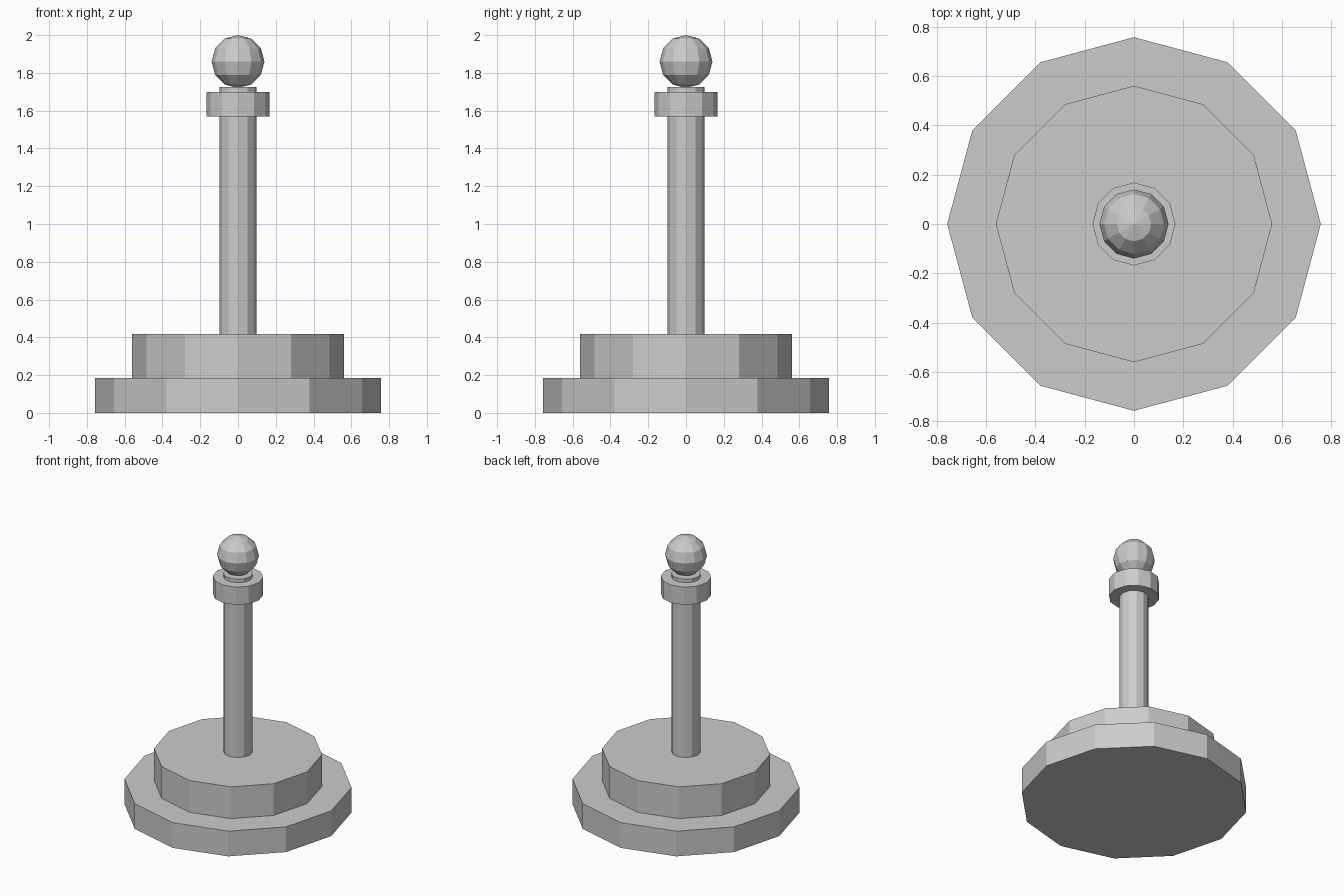
import bpy

if "Cube" in bpy.data.objects:
    bpy.data.objects.remove(bpy.data.objects["Cube"])

SIDES = 12


def drum(name, radius, z0, z1):
    """Upright 12-sided cylinder between two heights."""
    bpy.ops.mesh.primitive_cylinder_add(
        vertices=SIDES, radius=radius, depth=z1 - z0, location=(0, 0, (z0 + z1) / 2))
    bpy.context.object.name = name


# Stepped base, post and collar, from the ground up
drum("lower_base", 0.757, 0.0, 0.185)
drum("upper_base", 0.56, 0.185, 0.418)
drum("post", 0.098, 0.418, 1.725)
drum("collar", 0.168, 1.57, 1.70)

# Low-poly ball on top of the post
bpy.ops.mesh.primitive_uv_sphere_add(
    segments=SIDES, ring_count=6, radius=0.14, location=(0, 0, 1.86))
bpy.context.object.name = "ball_finial"
